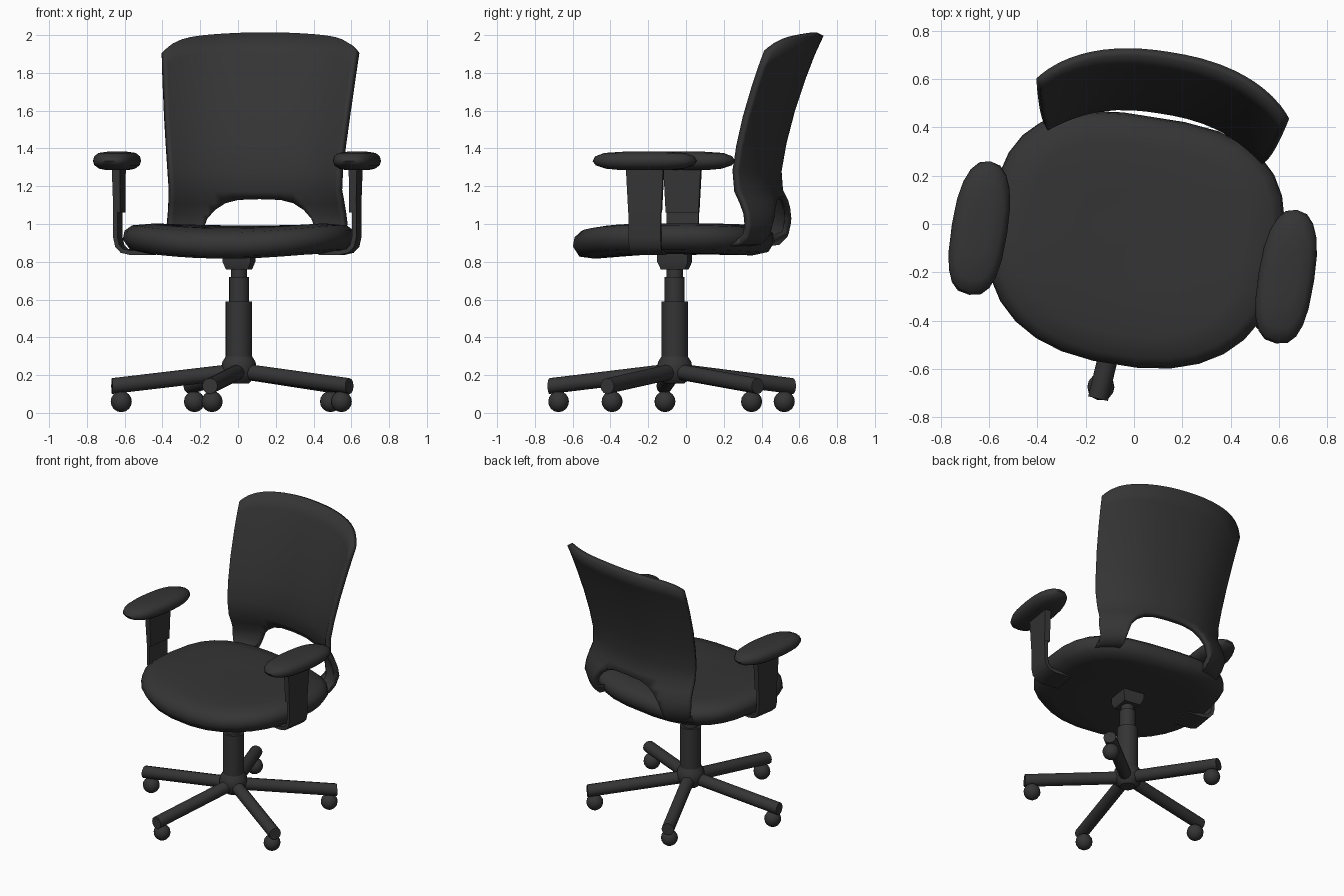
import bpy, bmesh, math
from mathutils import Matrix, Vector

if "Cube" in bpy.data.objects:
    bpy.data.objects.remove(bpy.data.objects["Cube"])

dark = bpy.data.materials.new("dark_grey")
dark.diffuse_color = (0.035, 0.035, 0.035, 1)
dark.use_nodes = True
dark.node_tree.nodes["Principled BSDF"].inputs["Base Color"].default_value = dark.diffuse_color

# The upper chair is swivelled a little about the column
AXIS = Vector((0.005, -0.06, 0))
SWIVEL = Matrix.Translation(AXIS) @ Matrix.Rotation(math.radians(-9), 4, 'Z')


def make(name, verts, faces, matrix=SWIVEL, angle=40, solid=0):
    bm = bmesh.new()
    vs = [bm.verts.new(matrix @ Vector(v)) for v in verts]
    for f in faces:
        bm.faces.new([vs[i] for i in f])
    bmesh.ops.remove_doubles(bm, verts=bm.verts, dist=1e-4)
    if not solid:
        bmesh.ops.recalc_face_normals(bm, faces=bm.faces)
    me = bpy.data.meshes.new(name)
    bm.to_mesh(me)
    bm.free()
    me.materials.append(dark)
    ob = bpy.data.objects.new(name, me)
    bpy.context.collection.objects.link(ob)
    if solid:
        m = ob.modifiers.new("thickness", 'SOLIDIFY')
        m.thickness, m.offset = solid, -1
    bpy.ops.object.select_all(action='DESELECT')
    ob.select_set(True)
    bpy.context.view_layer.objects.active = ob
    bpy.ops.object.shade_smooth_by_angle(angle=math.radians(angle))
    return ob


def loft(name, rings, matrix=SWIVEL, angle=40):
    n = len(rings[0])
    faces = [(k*n + i, k*n + (i+1) % n, (k+1)*n + (i+1) % n, (k+1)*n + i)
             for k in range(len(rings)-1) for i in range(n)]
    faces += [tuple(range(n)), tuple(range((len(rings)-1)*n, len(rings)*n))]
    return make(name, [p for r in rings for p in r], faces, matrix, angle)


def circle(r, z, n=16):
    return [(r*math.cos(math.tau*i/n), r*math.sin(math.tau*i/n), z) for i in range(n)]


def oval(a, b, front, back, n):
    pts = []
    for i in range(n):
        c, s = math.cos(math.tau*i/n), math.sin(math.tau*i/n)
        e = 2 / (back if s > 0 else front)
        pts.append((math.copysign(abs(c)**e, c)*a, math.copysign(abs(s)**e, s)*b))
    return pts


def rect(a, b, z, x=0, y=0):
    return [(x-a, y-b, z), (x+a, y-b, z), (x+a, y+b, z), (x-a, y+b, z)]


def lerp(table, z):
    for (z0, a), (z1, b) in zip(table, table[1:]):
        if z <= z1:
            return a + (b-a)*(z-z0)/(z1-z0)
    return table[-1][1]


# Five-star base with ball casters
base = Matrix.Translation((0.01, -0.062, 0))
for k in range(5):
    turn = base @ Matrix.Rotation(math.radians(256.5 + 72*k), 4, 'Z')
    rings = [[(r, y, z + h) for y, h, _ in circle(0.042, 0, 12)]
             for r, z in ((0.0, 0.222), (0.68, 0.142))]
    loft(f"base_leg_{k+1}", rings, turn)
    ball = [[(x + 0.63, y, z) for x, y, z in
             circle(0.056*math.sin(a), 0.06 - 0.056*math.cos(a), 14)]
            for a in [math.pi*(i+0.15)/8.3 for i in range(9)]]
    loft(f"caster_{k+1}", ball, turn, 60)

# Hub and telescopic column
col = Matrix.Translation(AXIS)
loft("hub", [circle(r, z) for r, z in
             ((0.05, 0.155), (0.085, 0.185), (0.094, 0.235), (0.088, 0.27), (0.068, 0.302))], col)
for name, r, z0, z1 in (("column_lower", 0.07, 0.25, 0.59),
                        ("column_middle", 0.053, 0.58, 0.72),
                        ("column_upper", 0.043, 0.71, 0.78)):
    loft(name, [circle(r, z0), circle(r, z1)], col)
loft("seat_bracket", [rect(0.06, 0.065, 0.76), rect(0.075, 0.082, 0.8), rect(0.075, 0.082, 0.87)])


# Seat cushion: rounded rim, dished, drooping at the front
def seat_point(u, v, z):
    mid = max(0, 1 - (u/0.6)**2)
    return (u, v - 0.01, 0.93 + z - mid*(0.018 + 0.025*max(0, -v/0.5)**2))


edge = oval(0.61, 0.52, 2.4, 2.9, 30)
profile = [(0.02, -0.072), (0.4, -0.074), (0.8, -0.078), (0.94, -0.062), (1, -0.01), (0.985, 0.035),
           (0.92, 0.066), (0.75, 0.08), (0.4, 0.076), (0.02, 0.074)]
loft("seat", [[seat_point(x*s, y*s, z) for x, y in edge] for s, z in profile], angle=60)

# Backrest: curved shell with an arched opening and two feet folding under the seat
spine = [(0.875, 0.47), (0.89, 0.575), (0.93, 0.615), (1.0, 0.628), (1.06, 0.622), (1.12, 0.60),
         (1.18, 0.57), (1.28, 0.562), (1.43, 0.588), (1.6, 0.632), (1.78, 0.692), (1.9, 0.738),
         (2.0, 0.785)]
width = [(0.875, 0.45), (1.0, 0.485), (1.18, 0.465), (1.3, 0.472), (1.6, 0.502), (1.9, 0.53), (2, 0.53)]
arch = [(0, 1.147), (0.25, 1.143), (0.4, 1.125), (0.52, 1.085), (0.6, 1.03), (0.66, 0.95),
        (0.69, 0.875), (1, 0.875)]
half = [0.12, 0.25, 0.4, 0.52, 0.6, 0.66, 0.69, 0.76, 0.84, 0.92, 0.97, 1]
cols = [-s for s in reversed(half)] + [0] + half
verts = []
for z_row, _ in spine:
    for s in cols:
        a = abs(s)
        z = max(z_row, lerp(arch, a))
        if z > 1.28:
            z = 1.28 + (z - 1.28)*(0.72 - 0.035*a**2 - 0.06*a**10)/0.72
        verts.append((0.022 + s*lerp(width, z), lerp(spine, z) - 0.15*a**2.5, z))
n = len(cols)
faces = []
for r in range(len(spine)-1):
    for c in range(n-1):
        q = [r*n + c + 1, r*n + c, (r+1)*n + c, (r+1)*n + c + 1]
        q = [i for k, i in enumerate(q) if (Vector(verts[i]) - Vector(verts[q[k-1]])).length > 1e-5]
        if len(q) > 2:
            faces.append(q)
make("backrest", verts, faces, solid=0.035)

# Armrests: bent strap from under the seat, sleeve and pad
pad_profile = [(0.03, -0.048), (0.45, -0.048), (0.75, -0.04), (0.94, -0.022), (1, 0), (0.95, 0.025),
               (0.78, 0.043), (0.4, 0.05), (0.03, 0.05)]
strap = [(0.64, 1.15), (0.64, 0.93), (0.63, 0.885), (0.605, 0.858), (0.56, 0.848), (0.45, 0.848)]
V = -0.058
for side, sx in (("left", -1), ("right", 1)):
    loft(f"arm_pad_{side}",
         [[(sx*0.643 + x*s, V + y*s, 1.333 + z) for x, y in oval(0.116, 0.28, 2.7, 2.4, 20)]
          for s, z in pad_profile], angle=60)
    loft(f"arm_sleeve_{side}", [rect(0.018, 0.088, 1.06, sx*0.632, V),
                                rect(0.022, 0.1, 1.3, sx*0.635, V)])
    rings = []
    for i, (u, z) in enumerate(strap):
        (u0, z0), (u1, z1) = strap[max(i-1, 0)], strap[min(i+1, len(strap)-1)]
        d = Vector((u1-u0, z1-z0)).normalized()*0.012
        rings.append([(sx*(u + k*d.y), V + w, z - k*d.x)
                      for k, w in ((-1, -0.086), (1, -0.086), (1, 0.086), (-1, 0.086))])
    loft(f"arm_strap_{side}", rings)
